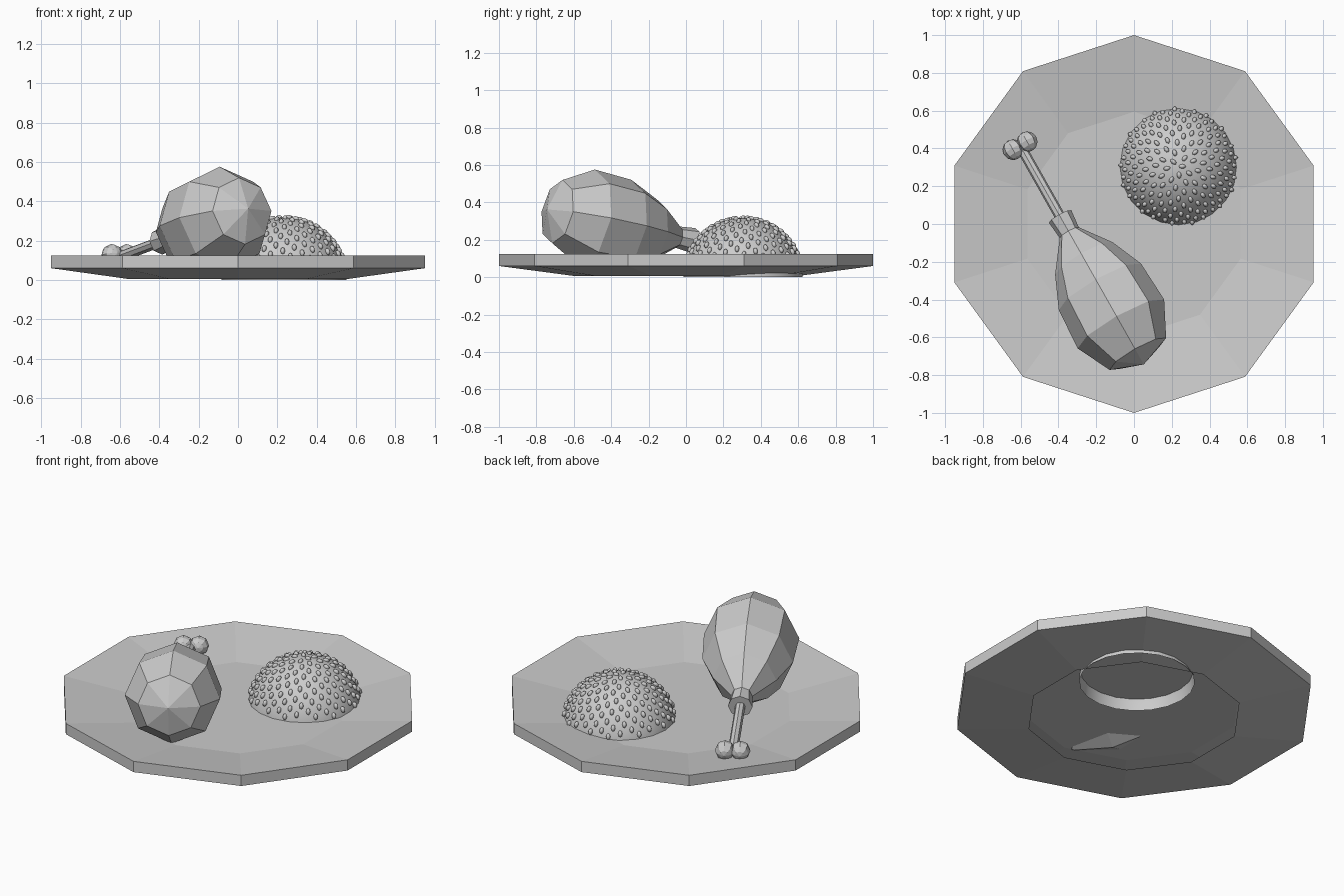
import bpy, bmesh, math
from mathutils import Matrix, Vector

if "Cube" in bpy.data.objects:
    bpy.data.objects.remove(bpy.data.objects["Cube"])


def finish(name, bm, mat=None, smooth=False):
    bmesh.ops.recalc_face_normals(bm, faces=bm.faces[:])
    if mat:
        bm.transform(mat)
    me = bpy.data.meshes.new(name)
    bm.to_mesh(me)
    bm.free()
    for p in me.polygons:
        p.use_smooth = smooth
    ob = bpy.data.objects.new(name, me)
    bpy.context.collection.objects.link(ob)
    return ob


def lathe(name, profile, sides, phase=0.0, mat=None, smooth=False):
    """Spin (radius, z) points about local z; radius 0 makes a pole."""
    bm = bmesh.new()
    rings = []
    for r, z in profile:
        if r == 0:
            rings.append([bm.verts.new((0, 0, z))] * sides)
        else:
            rings.append([bm.verts.new((r * math.cos(phase + math.tau * i / sides),
                                        r * math.sin(phase + math.tau * i / sides), z))
                          for i in range(sides)])
    for a, b in zip(rings, rings[1:]):
        for i in range(sides):
            j = (i + 1) % sides
            bm.faces.new(list(dict.fromkeys((a[i], a[j], b[j], b[i]))))
    return finish(name, bm, mat, smooth)


# Plate: ten-sided dish with a hollow underside
lathe("plate", [(0, 0.068), (0.594, 0.068), (1.0, 0.125), (1.0, 0.06), (0.594, 0.006)],
      10, math.pi / 2)

# Rice mound: open hemisphere
R, C = 0.318, Vector((0.235, 0.305, 0.0))
dome = [(R * math.cos(k * math.pi / 20), R * math.sin(k * math.pi / 20)) for k in range(10)]
lathe("rice_mound", dome + [(0, R)], 20, 0, Matrix.Translation(C), True)

# Rice grains: spiral of small ellipsoids lying along the mound
bm = bmesh.new()
N = 235
for k in range(N):
    h = 1 - (k + 0.5) / N
    if h * R < 0.085:
        break
    a = k * math.pi * (3 - math.sqrt(5))
    q = math.sqrt(1 - h * h)
    n = Vector((q * math.cos(a), q * math.sin(a), h))
    side = Vector((-math.sin(a), math.cos(a), 0))
    m = Matrix((side, n.cross(side), n)).transposed().to_4x4()
    m = Matrix.Translation(C + n * R) @ m @ Matrix.Diagonal((0.012, 0.019, 0.014, 1))
    bmesh.ops.create_uvsphere(bm, u_segments=8, v_segments=6, radius=1, matrix=m)
finish("rice_grains", bm, None, True)

# Drumstick frame: local z runs from bone to meat, local x points up
ang, pitch = math.radians(-60.5), math.radians(10.5)
d = Vector((math.cos(ang) * math.cos(pitch), math.sin(ang) * math.cos(pitch), math.sin(pitch)))
y = d.cross(Vector((0, 0, 1))).normalized()
x = y.cross(d)
F = Matrix.Translation((-0.367, -0.003, 0.205)) @ Matrix((x, -y, d)).transposed().to_4x4()

lathe("drumstick_meat", [(0, -0.05), (0.068, -0.05), (0.058, 0.05), (0.175, 0.21),
                         (0.25, 0.385), (0.263, 0.615), (0.172, 0.8), (0, 0.865)],
      8, 0, F)
lathe("drumstick_bone", [(0, -0.48), (0.028, -0.48), (0.028, 0.0), (0, 0.0)], 8, 0, F)

# Bone knuckles
bm = bmesh.new()
for t in (-0.043, 0.043):
    bmesh.ops.create_uvsphere(bm, u_segments=8, v_segments=6, radius=0.055,
                              matrix=Matrix.Translation((0.012, t, -0.485)))
finish("bone_knuckles", bm, F)
